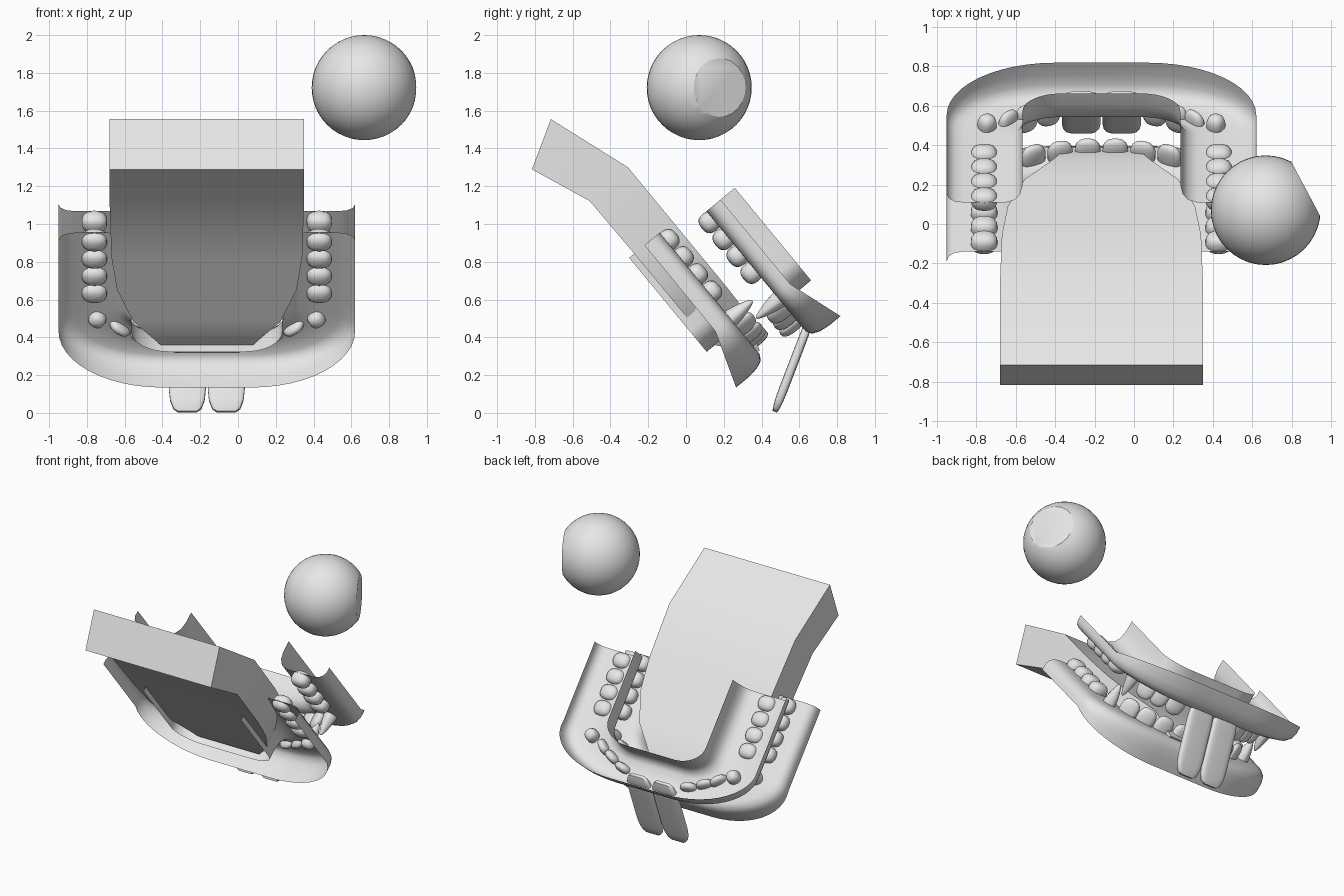
import bpy, bmesh, math
from mathutils import Vector, Matrix

cube = bpy.data.objects.get("Cube")
if cube:
    bpy.data.objects.remove(cube, do_unlink=True)

GREY = bpy.data.materials.new("plain grey")
GREY.use_nodes = True
GREY.diffuse_color = (0.8, 0.8, 0.8, 1)
GREY.node_tree.nodes["Principled BSDF"].inputs["Base Color"].default_value = (0.8, 0.8, 0.8, 1)

# The mouth is tipped: columns are sideways, forward and up in the mouth
CENTRE = Vector((-0.165, 0, 0))
TILT = Matrix.Rotation(math.radians(-50.5), 3, 'X')


def place(x, forward, up):
    return CENTRE + TILT @ Vector((x, forward, up))


def finish(name, bm, angle=50):
    bmesh.ops.recalc_face_normals(bm, faces=bm.faces)
    mesh = bpy.data.meshes.new(name)
    bm.to_mesh(mesh)
    bm.free()
    mesh.materials.append(GREY)
    obj = bpy.data.objects.new(name, mesh)
    bpy.context.collection.objects.link(obj)
    bpy.ops.object.select_all(action='DESELECT')
    obj.select_set(True)
    bpy.context.view_layer.objects.active = obj
    bpy.ops.object.shade_smooth_by_angle(angle=math.radians(angle))
    return obj


def loft(bm, rows, closed=False):
    rings = [[bm.verts.new(p) for p in row] for row in rows]
    count = len(rings[0])
    for r, q in zip(rings, rings[1:]):
        for i in range(count if closed else count - 1):
            j = (i + 1) % count
            bm.faces.new((r[i], r[j], q[j], q[i]))
    return rings


# Gums: open horseshoe channels with a rounded crown
def gum(name, back, front, crown, side, depth):
    profile = [(0, 1), (0, .6), (.03, .3), (.1, .1), (.22, .01), (.5, 0),
               (.78, .01), (.9, .1), (.97, .3), (1, .6), (1, 1)]
    half = []
    for k in range(5):
        t = k / 5
        half.append((.785, back + t * (front - .3 - back),
                     .4, back + t * (front - .385 - back), .5))
    for k in range(13):
        th = math.pi / 2 * k / 12
        c, s = math.cos(th), math.sin(th)
        half.append((.235 + .55 * c, front - .3 + .3 * s,
                     .2 + .2 * c, front - .385 + .14 * s, .5 + .5 * s))
    path = half + [(-ox, oa, -ix, ia, d) for ox, oa, ix, ia, d in reversed(half)]
    rows = []
    for ox, oa, ix, ia, d in path:
        row = []
        for i, (u, h) in enumerate(profile):
            drop = h * depth * (d if i < 5 else 1)
            row.append(place(ox + u * (ix - ox), oa + u * (ia - oa), crown - side * drop))
        rows.append(row)
    bm = bmesh.new()
    loft(bm, rows)
    finish(name, bm)


gum("lower_gum", -.825, .065, .5, 1, .21)
gum("upper_gum", -.755, .125, .762, -1, .195)


# Teeth: boxy rounded lumps, optionally narrowed towards the tip
def tooth(name, x, forward, up, size, turn=0, tip=0):
    bm = bmesh.new()
    bmesh.ops.create_uvsphere(bm, u_segments=14, v_segments=10, radius=1)
    spin = Matrix.Rotation(turn, 3, 'Z')
    for v in bm.verts:
        p = Vector([math.copysign(abs(c) ** .8, c) for c in v.co])
        taper = 1 - abs(tip) * (.5 + .5 * p.z * (1 if tip > 0 else -1))
        p = spin @ Vector((p.x * size[0] * taper, p.y * size[1] * taper, p.z * size[2]))
        v.co = place(x + p.x, forward + p.y, up + p.z)
    finish(name, bm, 60)


for s, hand in ((1, "left"), (-1, "right")):
    for i in range(4):
        tooth(f"lower_molar_{hand}_{i}", s * .595, -.765 + .118 * i, .51, (.068, .057, .055))
        tooth(f"upper_molar_{hand}_{i}", s * .595, -.7 + .116 * i, .74, (.068, .057, .055))
    tooth(f"lower_canine_{hand}", s * .58, -.235, .55, (.06, .06, .1), -s * .6, .7)
    tooth(f"upper_canine_{hand}", s * .58, -.15, .72, (.06, .06, .115), -s * .6, -.7)
    # Small front teeth follow the curve of the gum
    for i, (x, a) in enumerate(((.07, -.06), (.21, -.08), (.345, -.11), (.46, -.17))):
        tooth(f"lower_incisor_{hand}_{i}", s * x, a, .53, (.066, .03, .075), -s * .22 * i)
    for i, (x, a) in enumerate(((.27, .0), (.38, -.05), (.47, -.1))):
        tooth(f"upper_incisor_{hand}_{i}", s * x, a, .735, (.064, .032, .085), -s * .25 * (i + 1))

# Long front teeth hanging straight down
for s, hand in ((1, "left"), (-1, "right")):
    bm = bmesh.new()
    bmesh.ops.create_cube(bm, size=2)
    bmesh.ops.bevel(bm, geom=bm.edges[:], offset=.5, segments=3, profile=.5, affect='EDGES')
    lean = Matrix.Rotation(math.radians(-21), 3, 'X')
    for v in bm.verts:
        p = Vector((v.co.x * .098, v.co.y * .024, v.co.z * .265))
        v.co = Vector((CENTRE.x + s * .103, .565, .253)) + lean @ p
    finish(f"long_front_tooth_{hand}", bm, 60)

# Tongue: thick slab, bent at the back and narrowing to a tip
sections = [((-1.655, .437), (-1.514, .191), .515), ((-1.198, .59), (-1.19, .32), .515),
            ((-.8, .59), (-.8, .325), .505), ((-.575, .59), (-.575, .325), .475),
            ((-.36, .59), (-.36, .325), .39), ((-.2, .585), (-.2, .33), .25),
            ((-.005, .51), (-.02, .475), .17)]
rows = []
for (ta, tb), (ba, bb), w in sections:
    rows.append([place(-w, ta, tb), place(w, ta, tb), place(w, ba, bb), place(-w, ba, bb)])
bm = bmesh.new()
rings = loft(bm, rows, closed=True)
bm.faces.new(rings[0])
bm.faces.new(rings[-1])
finish("tongue", bm)

# Eyeball: sphere with a flattened iris
bm = bmesh.new()
bmesh.ops.create_uvsphere(bm, u_segments=40, v_segments=24, radius=.278)
look = Vector((math.cos(math.radians(28)), math.sin(math.radians(28)), 0))
cut = bmesh.ops.bisect_plane(bm, geom=bm.verts[:] + bm.edges[:] + bm.faces[:],
                             plane_co=look * .23, plane_no=look, clear_outer=True)
rim = [e for e in cut["geom_cut"] if isinstance(e, bmesh.types.BMEdge)]
bmesh.ops.contextual_create(bm, geom=rim)
bmesh.ops.translate(bm, verts=bm.verts, vec=(.668, .07, 1.722))
finish("eyeball", bm, 30)
